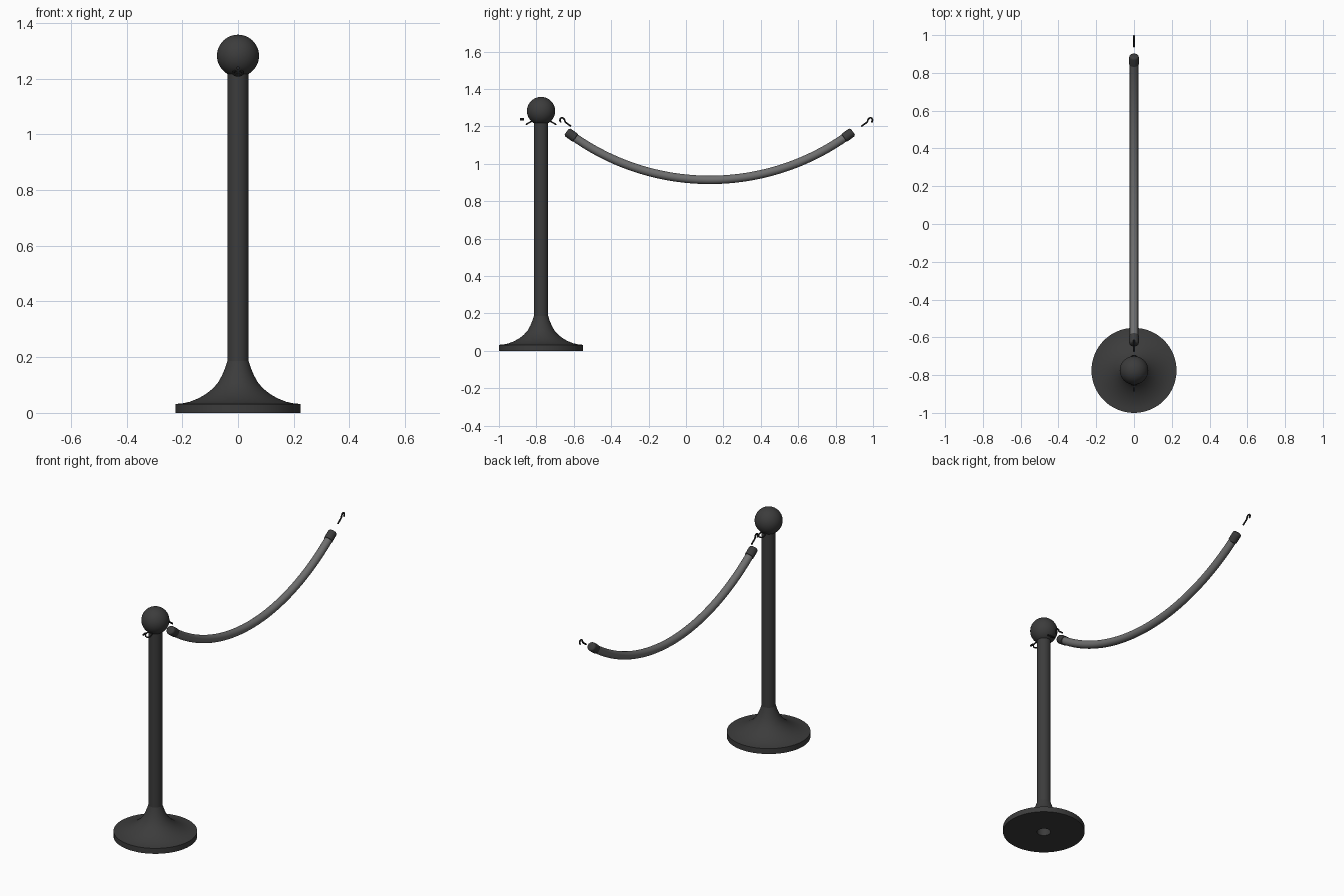
import bpy, bmesh, math
from mathutils import Vector, Matrix

cube = bpy.data.objects.get("Cube")
if cube:
    bpy.data.objects.remove(cube)

POST_Y = -0.775


def material(name, v):
    m = bpy.data.materials.new(name)
    m.use_nodes = True
    col = (v, v, v, 1)
    m.diffuse_color = col
    m.node_tree.nodes["Principled BSDF"].inputs["Base Color"].default_value = col
    return m


DARK = material("dark metal", 0.045)
ROPE = material("grey rope", 0.16)
HOOK = material("black steel", 0.02)


def finish(name, bm, mat):
    bmesh.ops.recalc_face_normals(bm, faces=bm.faces)
    me = bpy.data.meshes.new(name)
    bm.to_mesh(me)
    bm.free()
    me.materials.append(mat)
    ob = bpy.data.objects.new(name, me)
    bpy.context.collection.objects.link(ob)
    bpy.ops.object.select_all(action="DESELECT")
    ob.select_set(True)
    bpy.context.view_layer.objects.active = ob
    bpy.ops.object.shade_smooth_by_angle(angle=math.radians(35))
    return ob


def lathe(name, profile, mat, segments=64):
    """Spin an (r, z) profile about the post axis."""
    bm = bmesh.new()
    vs = [bm.verts.new((r, 0, z)) for r, z in profile]
    es = [bm.edges.new(p) for p in zip(vs, vs[1:])]
    bmesh.ops.spin(bm, geom=vs + es, cent=(0, 0, 0), axis=(0, 0, 1),
                   angle=math.tau, steps=segments)
    bmesh.ops.remove_doubles(bm, verts=bm.verts, dist=1e-5)
    bmesh.ops.translate(bm, verts=bm.verts, vec=(0, POST_Y, 0))
    return finish(name, bm, mat)


def tube(name, path, radii, mat, sides=24, closed=False):
    """Sweep a circle along a list of Vectors; radii is one value or one per point."""
    if not isinstance(radii, list):
        radii = [radii] * len(path)
    bm = bmesh.new()
    n = len(path)
    rings = []
    for i, (p, r) in enumerate(zip(path, radii)):
        a = path[i - 1] if (i or closed) else p
        b = path[(i + 1) % n] if (i < n - 1 or closed) else p
        t = (b - a).normalized()
        side = Vector((1, 0, 0))
        up = t.cross(side).normalized()
        angles = [math.tau * k / sides for k in range(sides)]
        rings.append([bm.verts.new(p + r * (side * math.cos(q) + up * math.sin(q)))
                      for q in angles])
    pairs = list(zip(rings, rings[1:]))
    if closed:
        pairs.append((rings[-1], rings[0]))
    else:
        bm.faces.new(rings[0])
        bm.faces.new(rings[-1])
    for a, b in pairs:
        for k in range(sides):
            j = (k + 1) % sides
            bm.faces.new((a[k], a[j], b[j], b[k]))
    return finish(name, bm, mat)


def smooth_path(points, steps=6):
    """Catmull-Rom curve through (y, z) points at x = 0."""
    p = [Vector((0, y, z)) for y, z in points]
    p = [2 * p[0] - p[1]] + p + [2 * p[-1] - p[-2]]
    out = []
    for a, b, c, d in zip(p, p[1:], p[2:], p[3:]):
        for s in range(steps):
            t = s / steps
            out.append(0.5 * (2 * b + (c - a) * t + (2 * a - 5 * b + 4 * c - d) * t ** 2
                              + (3 * b - a - 3 * c + d) * t ** 3))
    return out + [p[-2]]


# Flared base with an open centre underneath
lathe("base", [(0.038, 0), (0.225, 0), (0.225, 0.032), (0.2, 0.034), (0.173, 0.04),
               (0.142, 0.052), (0.115, 0.068), (0.092, 0.086), (0.072, 0.108),
               (0.057, 0.135), (0.046, 0.162), (0.038, 0.187)], DARK)
lathe("post", [(0.038, 0), (0.038, 1.25)], DARK, 48)

# Ball finial
bm = bmesh.new()
bmesh.ops.create_uvsphere(bm, u_segments=40, v_segments=24, radius=0.0755,
                          matrix=Matrix.Translation((0, POST_Y, 1.282)))
finish("ball_finial", bm, DARK)

# Tilted eye rings at the front and back of the ball
for name, s in (("front_eye_ring", -1), ("back_eye_ring", 1)):
    centre = Vector((0, POST_Y + s * 0.063, 1.22))
    out = Vector((0, s * 0.87, -0.5))
    ring = [centre + 0.018 * (out * math.sin(a) + Vector((math.cos(a), 0, 0)))
            for a in (math.tau * k / 24 for k in range(24))]
    bm = bmesh.new()
    across = Vector((0, s * 0.5, 0.87))
    loops = []
    for p in ring:
        d = (p - centre).normalized()
        loops.append([bm.verts.new(p + 0.0038 * (d * math.cos(q) + across * math.sin(q)))
                      for q in (math.tau * k / 8 for k in range(8))])
    for i in range(24):
        a, b = loops[i - 1], loops[i]
        for k in range(8):
            bm.faces.new((a[k - 1], a[k], b[k], b[k - 1]))
    finish(name, bm, HOOK)

# Small loose pin in front of the ball
tube("front_pin", [Vector((0, -0.888, 1.238)), Vector((0, -0.866, 1.238))],
     0.006, HOOK, 10)

# Hanging rope on a circular arc, with a rounded cap on each end
MID_Y, LOW_Z, R = 0.127, 0.914, 1.263
END = math.asin(0.765 / R)


def arc(a):
    return Vector((0, MID_Y + R * math.sin(a), LOW_Z + R * (1 - math.cos(a))))


tube("rope", [arc(END * (k / 32 - 1)) for k in range(1, 64)], 0.0225, ROPE)
for name, s in (("front_rope_cap", -1), ("back_rope_cap", 1)):
    stops = [(0.058, 0.0225), (0.056, 0.0255), (0.012, 0.0255), (0.006, 0.024),
             (0.002, 0.02), (0, 0.013)]
    tube(name, [arc(s * (END - d / R)) for d, _ in stops], [r for _, r in stops], DARK)

# Open hooks above the rope ends
shape = [(0, 0), (0.018, 0.013), (0.031, 0.023), (0.036, 0.036), (0.045, 0.045),
         (0.056, 0.043), (0.06, 0.033), (0.055, 0.021)]
for name, s, y0 in (("front_rope_hook", -1, -0.614), ("back_rope_hook", 1, 0.937)):
    tube(name, smooth_path([(y0 + s * y, 1.2 + z) for y, z in shape]), 0.0045, HOOK, 10)
